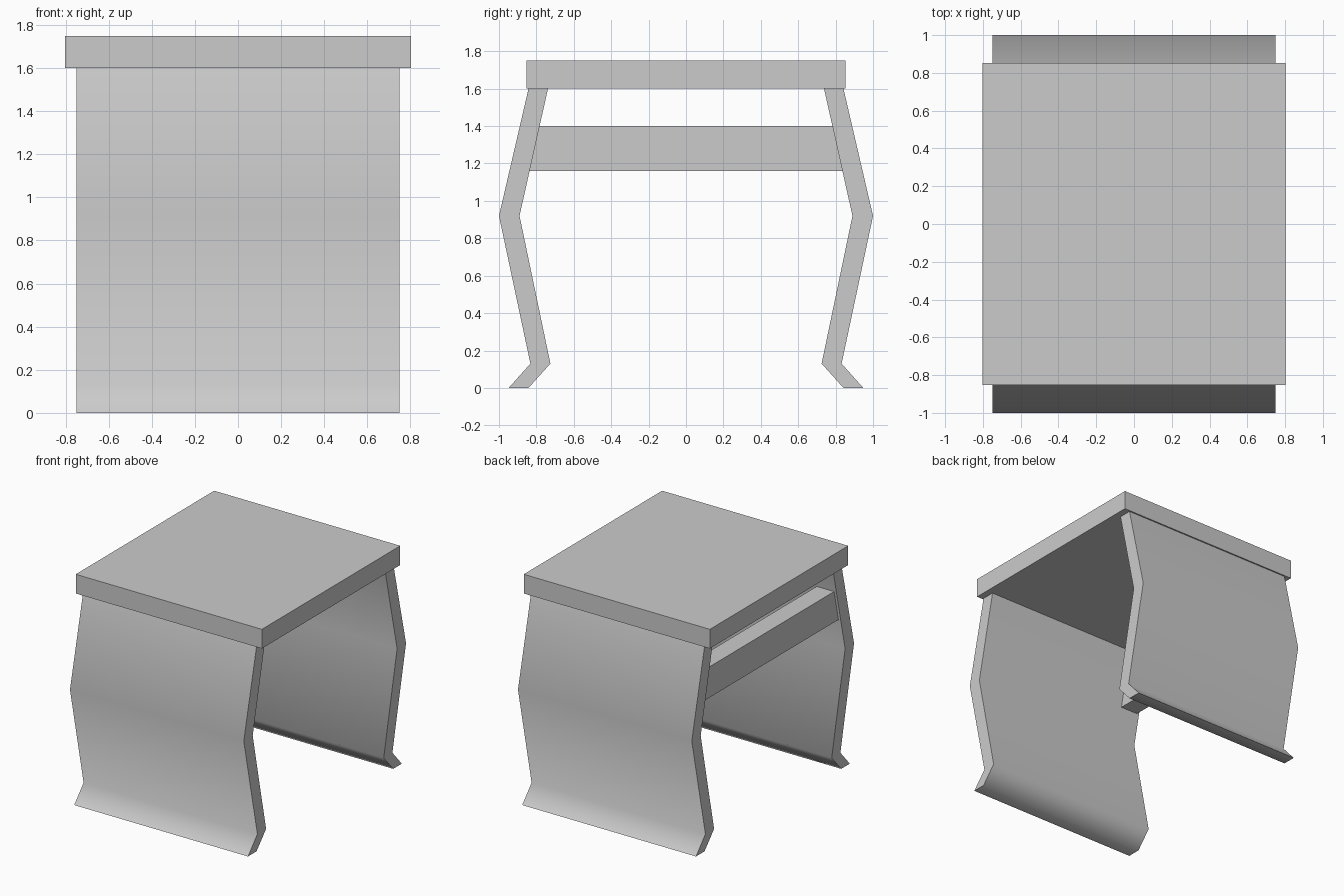
import bpy
import bmesh
from math import radians

cube = bpy.data.objects.get("Cube")
if cube:
    bpy.data.objects.remove(cube, do_unlink=True)

grey = bpy.data.materials.new("plain grey")
grey.use_nodes = True
colour = (0.6, 0.6, 0.6, 1)
grey.diffuse_color = colour
grey.node_tree.nodes["Principled BSDF"].inputs["Base Color"].default_value = colour


def extrude_profile(name, profile, x0, x1, smooth_angle=0):
    """Extrude a closed (y, z) outline along x from x0 to x1."""
    bm = bmesh.new()
    face = bm.faces.new([bm.verts.new((x0, y, z)) for y, z in profile])
    moved = bmesh.ops.extrude_face_region(bm, geom=[face])["geom"]
    verts = [v for v in moved if isinstance(v, bmesh.types.BMVert)]
    bmesh.ops.translate(bm, verts=verts, vec=(x1 - x0, 0, 0))
    bmesh.ops.recalc_face_normals(bm, faces=bm.faces)
    mesh = bpy.data.meshes.new(name)
    bm.to_mesh(mesh)
    bm.free()
    mesh.materials.append(grey)
    obj = bpy.data.objects.new(name, mesh)
    bpy.context.collection.objects.link(obj)
    if smooth_angle:
        bpy.ops.object.select_all(action="DESELECT")
        obj.select_set(True)
        bpy.context.view_layer.objects.active = obj
        bpy.ops.object.shade_smooth_by_angle(angle=radians(smooth_angle))
    return obj


def box_outline(y, z0, z1):
    return [(-y, z0), (y, z0), (y, z1), (-y, z1)]


# Flat seat slab
extrude_profile("seat", box_outline(0.853, 1.6, 1.75), -0.803, 0.803)

# Bent leg panels with flared feet, mirrored front to back
outer = [(0.842, 1.6), (1.0, 0.92), (0.832, 0.13), (0.948, 0)]
inner = [(0.842, 0), (0.725, 0.13), (0.89, 0.92), (0.738, 1.6)]
for name, side in (("front_leg_panel", -1), ("back_leg_panel", 1)):
    outline = [(side * y, z) for y, z in outer + inner]
    extrude_profile(name, outline, -0.75, 0.75, 60)

# Single stretcher rail, its ends cut to the slope of the panels
rail = [(-0.86, 1.16), (0.86, 1.16), (0.81, 1.4), (-0.81, 1.4)]
extrude_profile("side_rail", rail, -0.73, -0.58)
